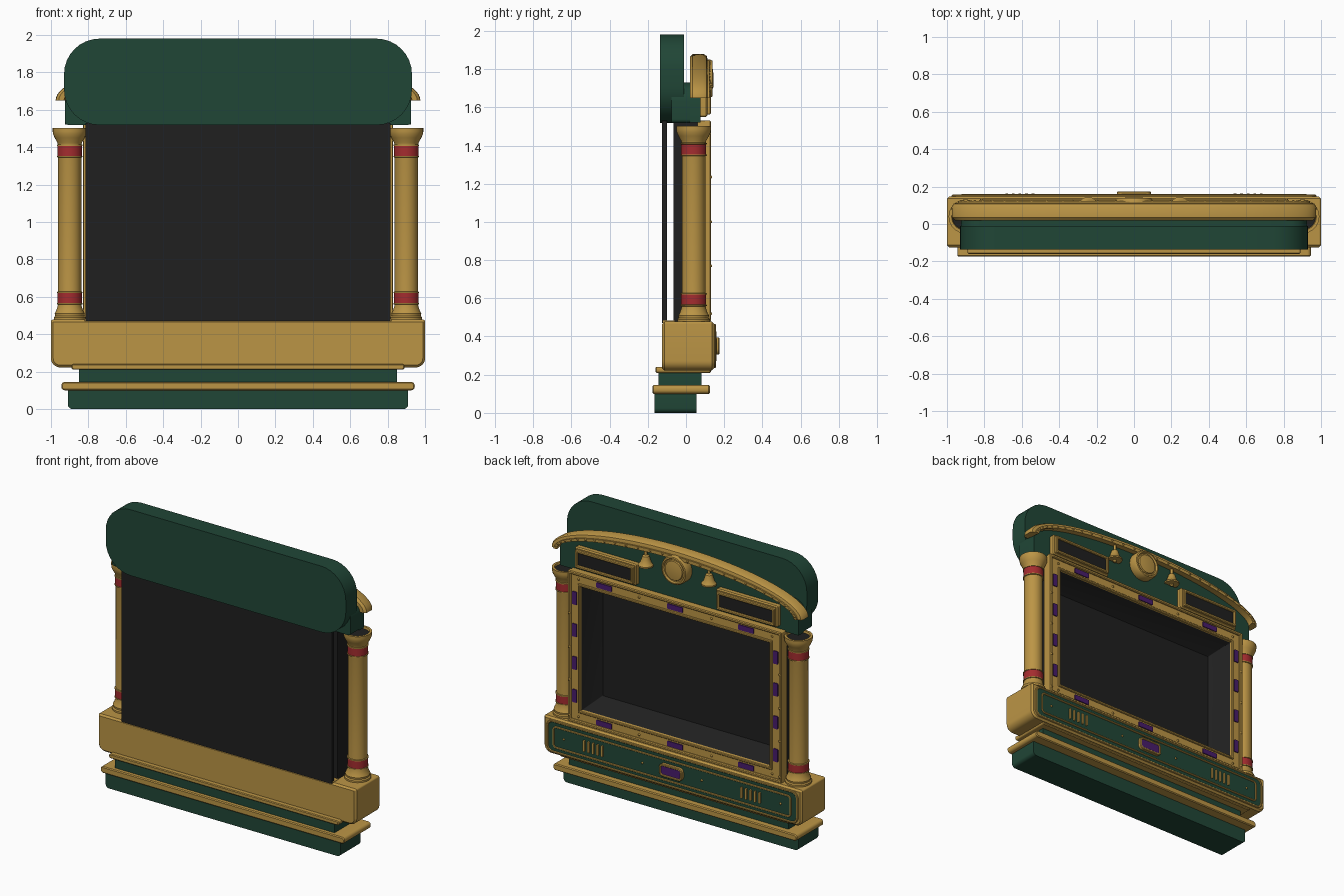
import bpy, bmesh, math

if "Cube" in bpy.data.objects:
    bpy.data.objects.remove(bpy.data.objects["Cube"])

def mat(name, rgb):
    m = bpy.data.materials.new(name)
    m.diffuse_color = (*rgb, 1)
    m.use_nodes = True
    m.node_tree.nodes["Principled BSDF"].inputs["Base Color"].default_value = m.diffuse_color
    return m

GOLD = mat("gold", (0.50, 0.30, 0.06))
GREEN = mat("dark green", (0.0144, 0.061, 0.037))
BLACK = mat("black", (0.014, 0.014, 0.014))
RED = mat("red", (0.37, 0.025, 0.028))
PURPLE = mat("purple", (0.065, 0.012, 0.15))

def loft(name, loops, material, cyclic=False, caps=True):
    """Skin a list of equal-length closed loops."""
    bm = bmesh.new()
    rows = [[bm.verts.new(p) for p in lp] for lp in loops]
    n = len(rows[0])
    pairs = list(zip(rows, rows[1:])) + ([(rows[-1], rows[0])] if cyclic else [])
    for a, b in pairs:
        for i in range(n):
            j = (i + 1) % n
            bm.faces.new((a[i], a[j], b[j], b[i]))
    if caps and not cyclic:
        bm.faces.new(rows[0])
        bm.faces.new(rows[-1])
    bmesh.ops.recalc_face_normals(bm, faces=bm.faces)
    me = bpy.data.meshes.new(name)
    bm.to_mesh(me)
    bm.free()
    me.materials.append(material)
    ob = bpy.data.objects.new(name, me)
    bpy.context.collection.objects.link(ob)
    bpy.ops.object.select_all(action='DESELECT')
    ob.select_set(True)
    bpy.context.view_layer.objects.active = ob
    bpy.ops.object.shade_smooth_by_angle(angle=math.radians(35))
    return ob

def rrect(x0, x1, z0, z1, y, rt, rb, inset=0.0):
    """Rounded rectangle loop in the xz plane; rt and rb are top and bottom radii."""
    x0, x1, z0, z1 = x0 + inset, x1 - inset, z0 + inset, z1 - inset
    rt, rb = max(rt - inset, 0.0008), max(rb - inset, 0.0008)
    pts = []
    for cx, cz, r, a0 in ((x1 - rt, z1 - rt, rt, 0), (x0 + rt, z1 - rt, rt, 90),
                          (x0 + rb, z0 + rb, rb, 180), (x1 - rb, z0 + rb, rb, 270)):
        for k in range(9):
            a = math.radians(a0 + k * 11.25)
            pts.append((cx + r * math.cos(a), y, cz + r * math.sin(a)))
    return pts

def slab(name, x0, x1, y0, y1, z0, z1, material, rt=0.005, rb=None, b=0.0):
    rb = rt if rb is None else rb
    R = lambda y, i: rrect(x0, x1, z0, z1, y, rt, rb, i)
    loops = [R(y0, b), R(y0 + b, 0), R(y1 - b, 0), R(y1, b)] if b else [R(y0, 0), R(y1, 0)]
    return loft(name, loops, material)

def ring(name, x0, x1, y0, y1, z0, z1, w, material, r=0.005):
    """Rectangular frame of width w."""
    R = lambda y, i: rrect(x0, x1, z0, z1, y, r, r, i)
    c = min(w, y1 - y0) * 0.25
    return loft(name, [R(y0, 0), R(y1 - c, 0), R(y1, c), R(y1, w - c), R(y1 - c, w), R(y0, w)],
                material, cyclic=True)

def lathe(name, prof, loc, material, axis='z', n=32):
    """Turn (radius, height) pairs about a z or y axis at loc."""
    loops = []
    for r, h in prof:
        lp = []
        for i in range(n):
            a = math.tau * i / n
            u, v = r * math.cos(a), r * math.sin(a)
            d = (u, v, h) if axis == 'z' else (u, h, v)
            lp.append(tuple(p + q for p, q in zip(loc, d)))
        loops.append(lp)
    return loft(name, loops, material)

def rivet(x, y, z):
    lathe("rivet", [(0.008, 0), (0.007, 0.004), (0.003, 0.008)], (x, y, z), GOLD, 'y', 10)

# Stepped plinth
slab("plinth_bottom", -0.91, 0.91, -0.165, 0.055, 0, 0.105, GREEN, 0.005, 0.025)
slab("plinth_moulding", -0.945, 0.945, -0.175, 0.125, 0.1, 0.145, GOLD, 0.02, b=0.006)
slab("plinth_neck", -0.85, 0.85, -0.145, 0.08, 0.14, 0.215, GREEN)
slab("plinth_top_moulding", -0.89, 0.89, -0.16, 0.13, 0.21, 0.24, GOLD, 0.012, b=0.005)

# Lower gold body with its decorated back panel
slab("lower_body", -1, 1, -0.125, 0.148, 0.222, 0.478, GOLD, 0.012, 0.05, b=0.012)
ring("panel_rim", -0.975, 0.975, 0.14, 0.157, 0.235, 0.465, 0.016, GOLD, 0.05)
slab("control_panel", -0.962, 0.962, 0.14, 0.153, 0.247, 0.453, GREEN, 0.04)
ring("panel_inlay", -0.925, 0.925, 0.15, 0.16, 0.272, 0.428, 0.012, GOLD, 0.03)
ring("badge_rim", -0.09, 0.09, 0.15, 0.175, 0.305, 0.395, 0.016, GOLD, 0.03)
slab("badge", -0.078, 0.078, 0.15, 0.17, 0.317, 0.383, PURPLE, 0.02)
for s in (-1, 1):
    for k in range(5):
        x = s * (0.54 + 0.035 * k)
        slab("vent_slat", x - 0.007, x + 0.007, 0.15, 0.163, 0.31, 0.39, GOLD, 0.006)
    for x in (0.23, 0.84):
        rivet(s * x, 0.153, 0.35)

# Columns with red bands
for s in (-1, 1):
    at = (s * 0.9, 0.04, 0)
    lathe("column", [(0.085, 0.47), (0.085, 0.49), (0.078, 0.497), (0.08, 0.51), (0.072, 0.525),
                     (0.064, 0.55), (0.062, 0.57), (0.062, 1.41), (0.066, 1.425), (0.08, 1.45),
                     (0.089, 1.47), (0.091, 1.485), (0.091, 1.503), (0.075, 1.503), (0.07, 1.485)],
          at, GOLD)
    lathe("column_cap_top", [(0.072, 1.48), (0.072, 1.49)], at, BLACK)
    for z in (0.593, 1.38):
        lathe("red_band", [(0.066, z - 0.027), (0.066, z + 0.027)], at, RED)
        for e in (-0.03, 0.03):
            lathe("band_edge", [(0.062, z + e - 0.005), (0.069, z + e - 0.003),
                                (0.069, z + e + 0.003), (0.062, z + e + 0.005)], at, GOLD)

# Flat rear screen and the recessed display box
slab("rear_panel", -0.815, 0.815, -0.125, -0.1, 0.47, 1.53, BLACK)
slab("rear_ledge", -0.82, 0.82, -0.12, -0.06, 0.46, 0.485, GOLD)
D = lambda y, i, j: rrect(-0.815 + i, 0.815 - i, 0.475 + j, 1.525 - j, y, 0.004, 0.004)
loft("display_box", [D(0.1, 0.078, 0.085), D(0.1, 0, 0), D(-0.065, 0, 0), D(-0.06, 0.3, 0.3)], BLACK, caps=False)
slab("display_back", -0.72, 0.72, -0.063, -0.045, 0.55, 1.45, BLACK)
loft("display_recess", [D(0.115, 0.078, 0.085), D(-0.04, 0.14, 0.15), D(-0.042, 0.142, 0.152)], BLACK)
bpy.data.objects["display_recess"].data.update()

# Open the outer end cap of the recess so that the screen sits deep inside
bm = bmesh.new()
me = bpy.data.objects["display_recess"].data
bm.from_mesh(me)
bmesh.ops.delete(bm, geom=[f for f in bm.faces if all(v.co.y > 0.11 for v in f.verts)], context='FACES')
bmesh.ops.reverse_faces(bm, faces=bm.faces)
bm.to_mesh(me)
bm.free()

# Gold display frame with purple lamps
ring("frame_base", -0.825, 0.825, 0.06, 0.117, 0.475, 1.53, 0.09, GOLD)
ring("frame_outer_lip", -0.828, 0.828, 0.1, 0.13, 0.475, 1.532, 0.022, GOLD)
ring("frame_inner_lip", -0.752, 0.752, 0.1, 0.127, 0.55, 1.455, 0.018, GOLD)
for z in (0.52, 1.483):
    for x in (-0.55, 0, 0.55):
        slab("frame_lamp", x - 0.06, x + 0.06, 0.11, 0.124, z - 0.018, z + 0.018, PURPLE, 0.006)
    for x in (-0.75, -0.28, 0.28, 0.75):
        rivet(x, 0.117, z)
for s in (-1, 1):
    for z in (0.66, 0.89, 1.12, 1.345):
        slab("frame_lamp", s * 0.779 - 0.018, s * 0.779 + 0.018, 0.11, 0.124, z - 0.045, z + 0.045, PURPLE, 0.006)
    for z in (0.52, 0.77, 1.0, 1.235):
        rivet(s * 0.815, 0.129, z)

# Green top sign and the arched pediment behind it
slab("top_sign", -0.93, 0.93, -0.135, -0.01, 1.518, 1.98, GREEN, 0.19)
slab("pediment_block", -0.925, 0.925, -0.075, 0.022, 1.518, 1.73, GREEN, 0.1, 0.02)

def arc(rx, h, y, z0=1.65, n=48):
    return [(rx * math.cos(math.pi * i / n), y, z0 + h * math.sin(math.pi * i / n)) for i in range(n + 1)]

ped = lambda y: [(-0.925, y, 1.52), (0.925, y, 1.52)] + arc(0.925, 0.19, y, 1.64)
loft("pediment_panel", [ped(0.02), ped(0.075)], GREEN)

# Gold arch: a moulded section carried along a half ellipse
def arch(name, section):
    """section holds (y, offset outward from the ellipse)."""
    rails = [arc(0.93 + o, 0.185 + o, y) for y, o in section]
    return loft(name, [list(p) for p in zip(*rails)], GOLD)

arch("arch_moulding", [(0.02, 0), (0.02, 0.028), (0.035, 0.043), (0.09, 0.045), (0.108, 0.035),
                       (0.112, 0.02), (0.112, -0.005), (0.09, -0.008)])
arch("arch_lip", [(0.1, -0.012), (0.1, 0.012), (0.122, 0.012), (0.122, -0.012)])
for i in range(1, 30):
    a = math.pi * i / 30
    rivet(0.932 * math.cos(a), 0.119, 1.65 + 0.187 * math.sin(a))

# Small framed screens, hanging bells and the central medallion
for s in (-1, 1):
    x0, x1 = sorted((s * 0.31, s * 0.785))
    ring("small_screen_base", x0, x1, 0.07, 0.112, 1.55, 1.7, 0.03, GOLD, 0.012)
    ring("small_screen_frame", x0 + 0.012, x1 - 0.012, 0.07, 0.13, 1.562, 1.688, 0.02, GOLD, 0.01)
    slab("small_screen", x0 + 0.025, x1 - 0.025, 0.07, 0.118, 1.575, 1.675, BLACK)
    lathe("bell", [(0.05, 1.705), (0.05, 1.715), (0.036, 1.73), (0.028, 1.755), (0.022, 1.775),
                   (0.01, 1.782), (0.01, 1.82)], (s * 0.245, 0.095, 0), GOLD, n=24)
    lathe("bell_clapper", [(0.006, 1.69), (0.013, 1.695), (0.013, 1.705), (0.006, 1.71)],
          (s * 0.245, 0.095, 0), GOLD, n=12)
lathe("medallion", [(0.095, 0.06), (0.1, 0.075), (0.1, 0.125), (0.094, 0.138), (0.084, 0.14),
                    (0.078, 0.13), (0.07, 0.13), (0.066, 0.138), (0.03, 0.143)],
      (0, 0, 1.75), GOLD, 'y', 40)
